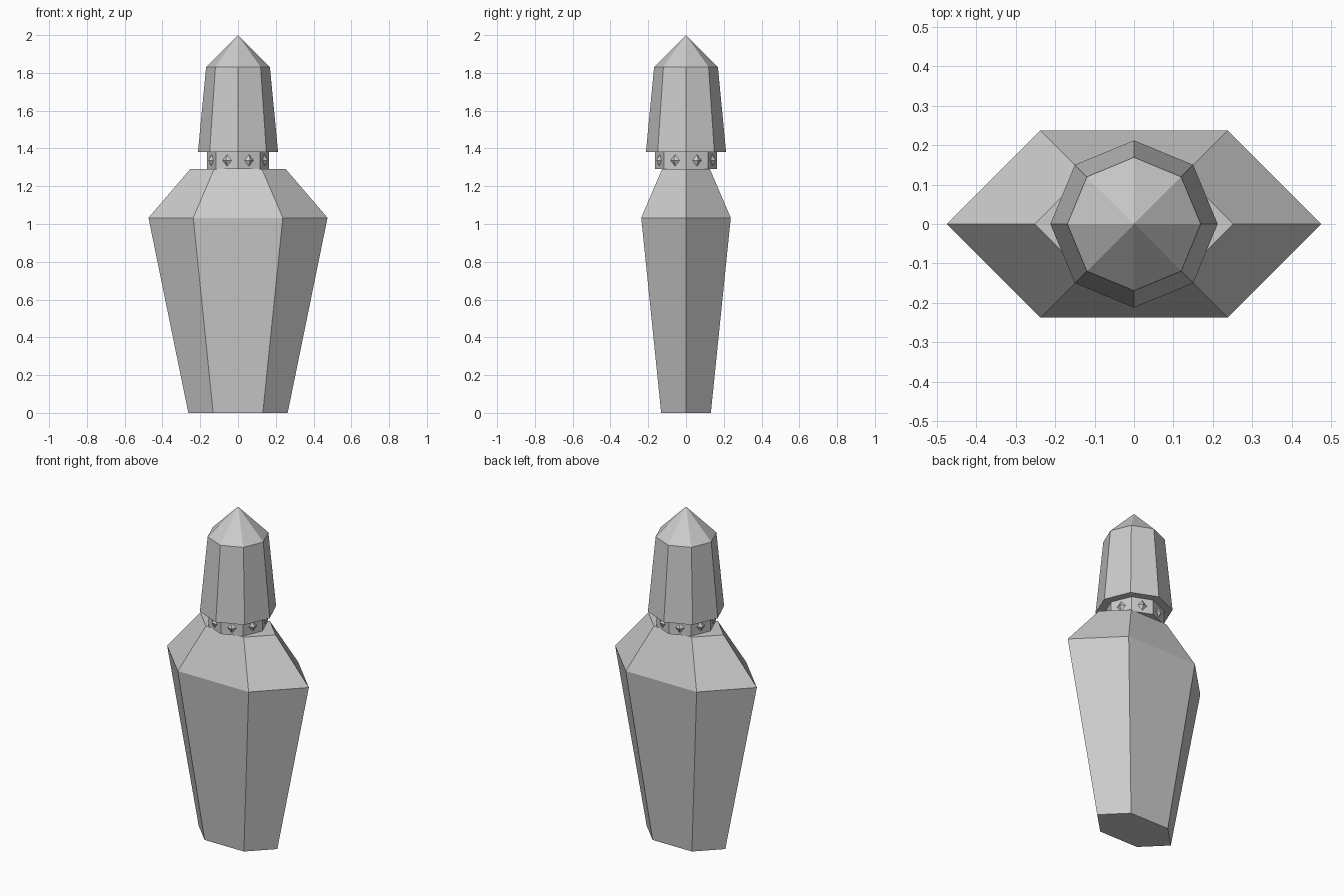
import bpy, bmesh, math
from mathutils import Matrix

if "Cube" in bpy.data.objects:
    bpy.data.objects.remove(bpy.data.objects["Cube"])


def loft(name, rings, apex=None):
    """Skin equal-length rings of points; close with flat ends or an apex."""
    bm = bmesh.new()
    loops = [[bm.verts.new(p) for p in r] for r in rings]
    n = len(loops[0])
    for a, b in zip(loops, loops[1:]):
        for i in range(n):
            j = (i + 1) % n
            bm.faces.new((a[i], a[j], b[j], b[i]))
    bm.faces.new(loops[0][::-1])
    if apex:
        tip = bm.verts.new(apex)
        for i in range(n):
            bm.faces.new((loops[-1][i], loops[-1][(i + 1) % n], tip))
    else:
        bm.faces.new(loops[-1])
    return finish(name, bm)


def finish(name, bm):
    bmesh.ops.recalc_face_normals(bm, faces=bm.faces)
    mesh = bpy.data.meshes.new(name)
    bm.to_mesh(mesh)
    bm.free()
    ob = bpy.data.objects.new(name, mesh)
    bpy.context.collection.objects.link(ob)
    return ob


def hexagon(a, z):
    h = a / 2
    return [(a, 0, z), (h, h, z), (-h, h, z), (-a, 0, z), (-h, -h, z), (h, -h, z)]


def octagon(r, z):
    return [(r * math.cos(k * math.pi / 4), r * math.sin(k * math.pi / 4), z)
            for k in range(8)]


# Flattened six-sided body with sloping shoulders
loft("bottle_body", [hexagon(0.263, 0), hexagon(0.474, 1.033), hexagon(0.252, 1.292)])

# Narrow eight-sided neck
NECK_R = 0.164
loft("bottle_neck", [octagon(NECK_R, 1.292), octagon(NECK_R, 1.382)])

# Tapered eight-sided cap with pointed top
loft("bottle_cap", [octagon(0.212, 1.382), octagon(0.169, 1.831)], apex=(0, 0, 2))

# One pointed diamond stud on each neck facet
bm = bmesh.new()
face_dist = NECK_R * math.cos(math.pi / 8)
depth = 0.018
for k in range(8):
    m = (Matrix.Rotation((k + 0.5) * math.pi / 4, 4, 'Z')
         @ Matrix.Translation((face_dist, 0, 1.337)))
    tip = bm.verts.new(m @ Matrix.Translation((depth, 0, 0)).to_translation())
    base = [bm.verts.new((m @ Matrix.Translation((0, y, z))).to_translation())
            for y, z in ((0.026, 0), (0, 0.031), (-0.026, 0), (0, -0.031))]
    bm.faces.new(base[::-1])
    for i in range(4):
        bm.faces.new((base[i], base[(i + 1) % 4], tip))
finish("neck_studs", bm)
